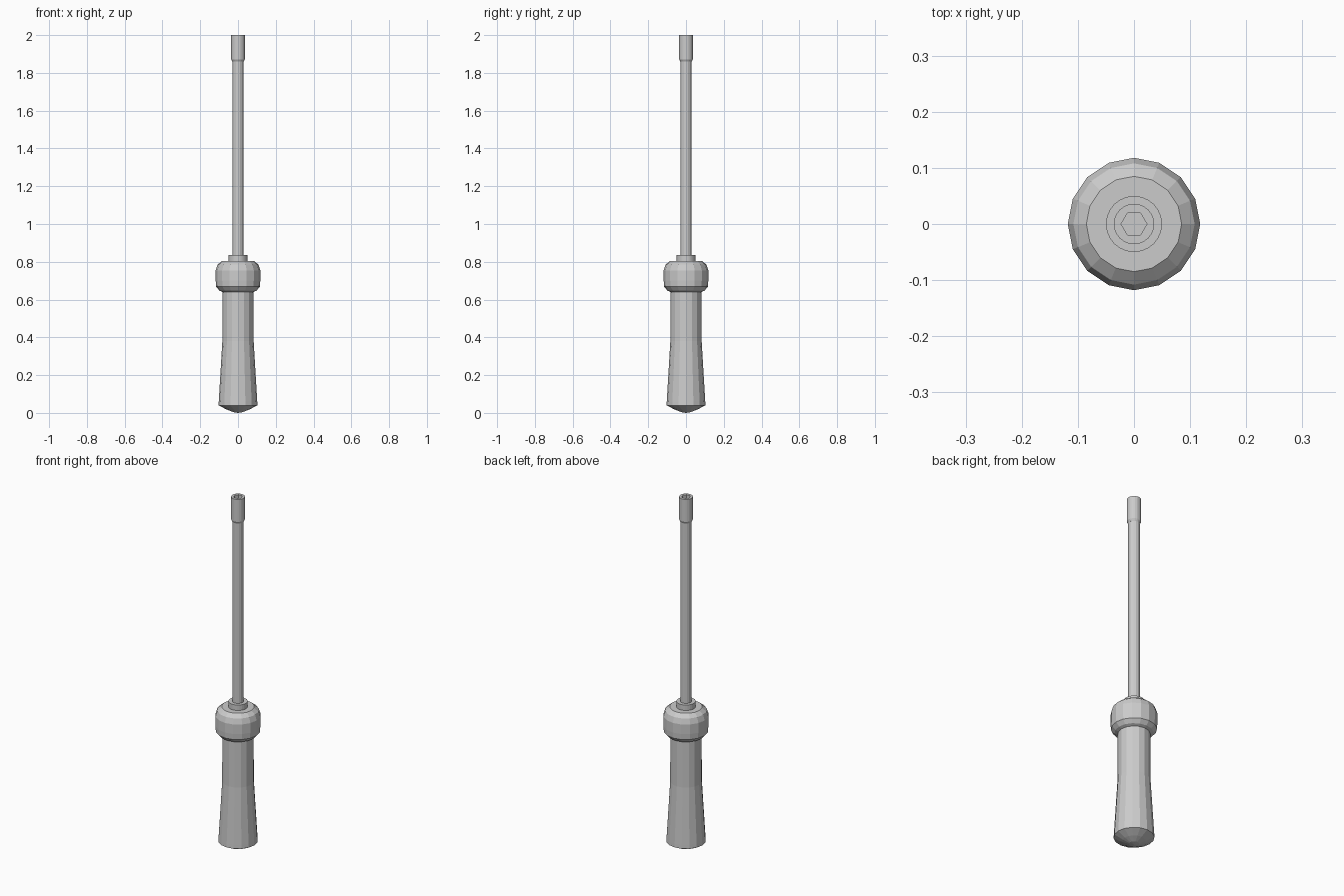
import bpy, bmesh
from math import sin, cos, tau

if "Cube" in bpy.data.objects:
    bpy.data.objects.remove(bpy.data.objects["Cube"])


def lathe(name, profile, sides, smooth=False):
    """Revolve (radius, z) points; zero radius makes a pole."""
    bm = bmesh.new()
    rings = []
    for r, z in profile:
        if r == 0:
            rings.append([bm.verts.new((0, 0, z))] * sides)
        else:
            rings.append([bm.verts.new((r * cos(tau * i / sides), r * sin(tau * i / sides), z))
                          for i in range(sides)])
    for a, b in zip(rings, rings[1:]):
        for i in range(sides):
            j = (i + 1) % sides
            bm.faces.new(list(dict.fromkeys((a[i], a[j], b[j], b[i]))))
    # flat caps on open ends
    for ring in (rings[0], rings[-1]):
        if len(set(ring)) > 1:
            bm.faces.new(ring)
    bmesh.ops.recalc_face_normals(bm, faces=bm.faces)
    mesh = bpy.data.meshes.new(name)
    bm.to_mesh(mesh)
    bm.free()
    if smooth:
        mesh.shade_smooth()
    ob = bpy.data.objects.new(name, mesh)
    bpy.context.collection.objects.link(ob)
    return ob


# Flared grip with a shallow domed butt
lathe("handle_grip", [(0, 0), (0.025, 0.004), (0.06, 0.018), (0.103, 0.04), (0.102, 0.06),
                      (0.093, 0.21), (0.083, 0.38), (0.082, 0.66)], 16)

# Rounded collar at the top of the grip
lathe("handle_collar", [(0.082, 0.64), (0.098, 0.647), (0.116, 0.668), (0.118, 0.70),
                        (0.118, 0.755), (0.108, 0.785), (0.085, 0.804)], 16)

# Ferrule and long shaft
lathe("ferrule", [(0.05, 0.80), (0.05, 0.835)], 24)
lathe("shaft", [(0.03, 0.83), (0.03, 1.88)], 16)

# Hollow socket head with a six-sided recess
socket = lathe("socket_head", [(0.03, 1.86), (0.036, 1.872), (0.036, 2.0)], 24)
cutter = lathe("socket_cutter", [(0.023, 1.92), (0.023, 2.05)], 6)
cutter.hide_render = True
cutter.hide_viewport = True
cut = socket.modifiers.new("recess", 'BOOLEAN')
cut.operation = 'DIFFERENCE'
cut.solver = 'EXACT'
cut.object = cutter
